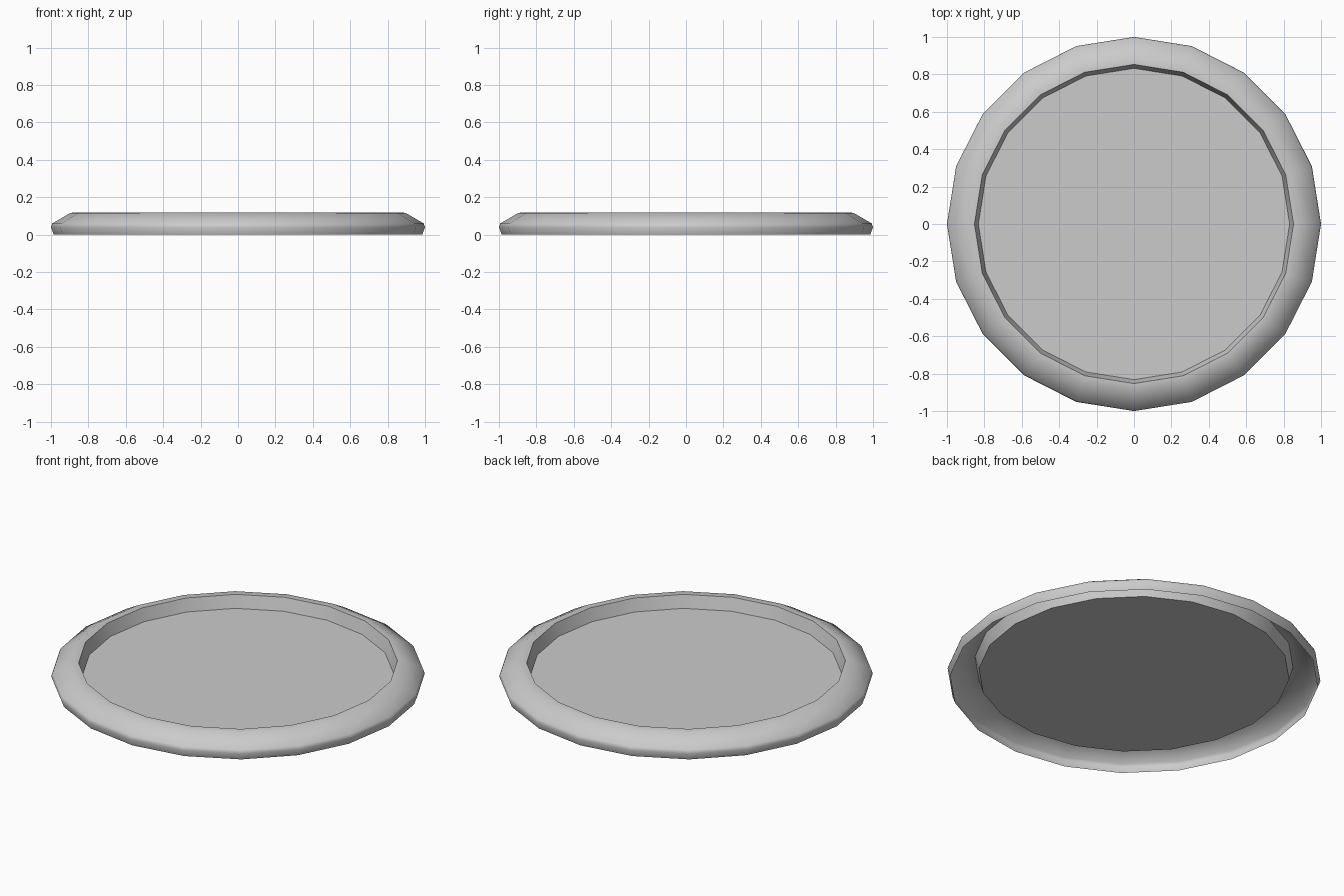
import bpy, bmesh, math

if "Cube" in bpy.data.objects:
    bpy.data.objects.remove(bpy.data.objects["Cube"])

SIDES = 20
# Radius, height: from outer foot, over the rim, down the inner wall to the floor
PROFILE = [(0.985, 0.0), (1.0, 0.04), (0.993, 0.06), (0.895, 0.117),
           (0.853, 0.118), (0.832, 0.045)]

# Thin plate shell, hollow under the rim
bm = bmesh.new()
rings = []
for r, z in PROFILE:
    rings.append([bm.verts.new((r * math.cos(2 * math.pi * i / SIDES),
                                r * math.sin(2 * math.pi * i / SIDES), z))
                  for i in range(SIDES)])
for a, b in zip(rings, rings[1:]):
    for i in range(SIDES):
        j = (i + 1) % SIDES
        bm.faces.new((a[i], a[j], b[j], b[i]))

# Flat floor
bm.faces.new(rings[-1])

mesh = bpy.data.meshes.new("plate")
bm.to_mesh(mesh)
bm.free()
plate = bpy.data.objects.new("plate", mesh)
bpy.context.collection.objects.link(plate)

# Smooth rim, crisp inner edges
bpy.context.view_layer.objects.active = plate
plate.select_set(True)
bpy.ops.object.shade_smooth_by_angle(angle=math.radians(48))
